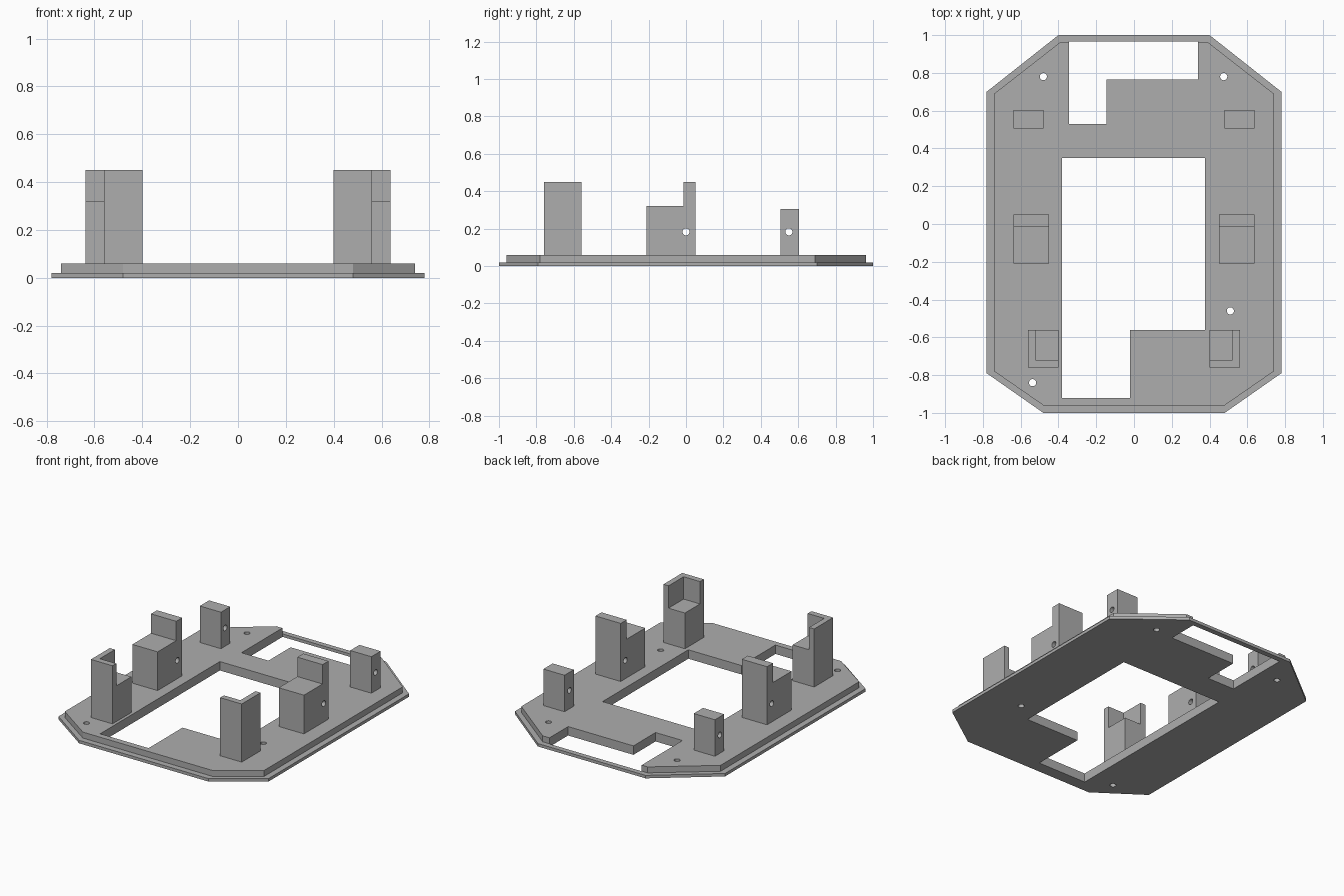
import bpy, bmesh
from mathutils import Matrix, Vector

if "Cube" in bpy.data.objects:
    bpy.data.objects.remove(bpy.data.objects["Cube"], do_unlink=True)

grey = bpy.data.materials.new("plain_grey")
grey.use_nodes = True
grey.diffuse_color = (0.42, 0.42, 0.42, 1)
grey.node_tree.nodes["Principled BSDF"].inputs["Base Color"].default_value = grey.diffuse_color


def finish(name, bm):
    bmesh.ops.recalc_face_normals(bm, faces=bm.faces)
    mesh = bpy.data.meshes.new(name)
    bm.to_mesh(mesh)
    bm.free()
    mesh.materials.append(grey)
    obj = bpy.data.objects.new(name, mesh)
    bpy.context.collection.objects.link(obj)
    return obj


def loft(name, rings):
    """Solid through rings of equal length, capped at both ends."""
    bm = bmesh.new()
    loops = [[bm.verts.new(p) for p in ring] for ring in rings]
    for a, b in zip(loops, loops[1:]):
        for i in range(len(a)):
            j = (i + 1) % len(a)
            bm.faces.new((a[i], a[j], b[j], b[i]))
    bm.faces.new(loops[0])
    bm.faces.new(loops[-1])
    return finish(name, bm)


def prism(name, outline, z0, z1):
    return loft(name, [[(x, y, z) for x, y in outline] for z in (z0, z1)])


def side_prism(name, outline, x0, x1):
    return loft(name, [[(x, y, z) for y, z in outline] for x in (x0, x1)])


def drill(centre, axis, length):
    bm = bmesh.new()
    turn = Vector((0, 0, 1)).rotation_difference(Vector(axis)).to_matrix().to_4x4()
    bmesh.ops.create_cone(bm, cap_ends=True, segments=24, radius1=0.019, radius2=0.019,
                          depth=length, matrix=Matrix.Translation(centre) @ turn)
    return finish("drill", bm)


def cut(obj, cutter):
    cutter.hide_render = True
    mod = obj.modifiers.new("cut", "BOOLEAN")
    mod.operation = "DIFFERENCE"
    mod.solver = "EXACT"
    mod.object = cutter
    bpy.context.view_layer.objects.active = obj
    bpy.ops.object.modifier_apply(modifier=mod.name)
    bpy.data.objects.remove(cutter, do_unlink=True)


def octagon(back_x, back_y, side_x, side_back, side_front, front_x, front_y):
    half = [(back_x, back_y), (side_x, side_back), (side_x, side_front), (front_x, front_y)]
    return half + [(-x, y) for x, y in reversed(half)]


# Base plate with a thin stepped lip
LIP, TOP = 0.02, 0.06
outer = octagon(0.40, 1.0, 0.78, 0.70, -0.79, 0.48, -1.0)
inner = octagon(0.39, 0.963, 0.74, 0.69, -0.78, 0.48, -0.96)
base = loft("base_plate", [[(x, y, z) for x, y in ring] for ring, z in
                           ((outer, 0), (outer, LIP), (inner, LIP), (inner, TOP))])

# Stepped main opening and stepped rear opening
main = [(-0.38, 0.35), (0.375, 0.35), (0.375, -0.56), (-0.02, -0.56), (-0.02, -0.92), (-0.38, -0.92)]
rear = [(-0.345, 0.965), (0.34, 0.965), (0.34, 0.765), (-0.145, 0.765), (-0.145, 0.53), (-0.345, 0.53)]
for outline in (main, rear):
    cut(base, prism("opening", outline, -0.1, 0.2))

# Screw holes in the plate
for x, y in ((-0.48, 0.78), (0.475, 0.78), (0.51, -0.46), (-0.537, -0.84)):
    cut(base, drill((x, y, 0), (0, 0, 1), 0.4))

for side, s in (("left", 1), ("right", -1)):
    # Front post with a corner seat open to the inside and the back
    post = prism(side + "_front_post",
                 [(s * x, y) for x, y in ((0.40, -0.76), (0.56, -0.76), (0.56, -0.56), (0.40, -0.56))],
                 TOP, 0.45)
    cut(post, prism("seat",
                    [(s * x, y) for x, y in ((0.3, -0.72), (0.522, -0.72), (0.522, -0.5), (0.3, -0.5))],
                    0.30, 0.6))

    # Stepped middle block with a cross hole
    middle = side_prism(side + "_middle_block",
                        [(-0.21, TOP), (0.05, TOP), (0.05, 0.45), (-0.013, 0.45), (-0.013, 0.32), (-0.21, 0.32)],
                        s * 0.45, s * 0.637)
    cut(middle, drill((s * 0.54, 0, 0.183), (1, 0, 0), 0.4))

    # Short rear block with a cross hole
    back = side_prism(side + "_rear_block",
                      [(0.505, TOP), (0.603, TOP), (0.603, 0.305), (0.505, 0.305)],
                      s * 0.48, s * 0.637)
    cut(back, drill((s * 0.56, 0.55, 0.183), (1, 0, 0), 0.4))
